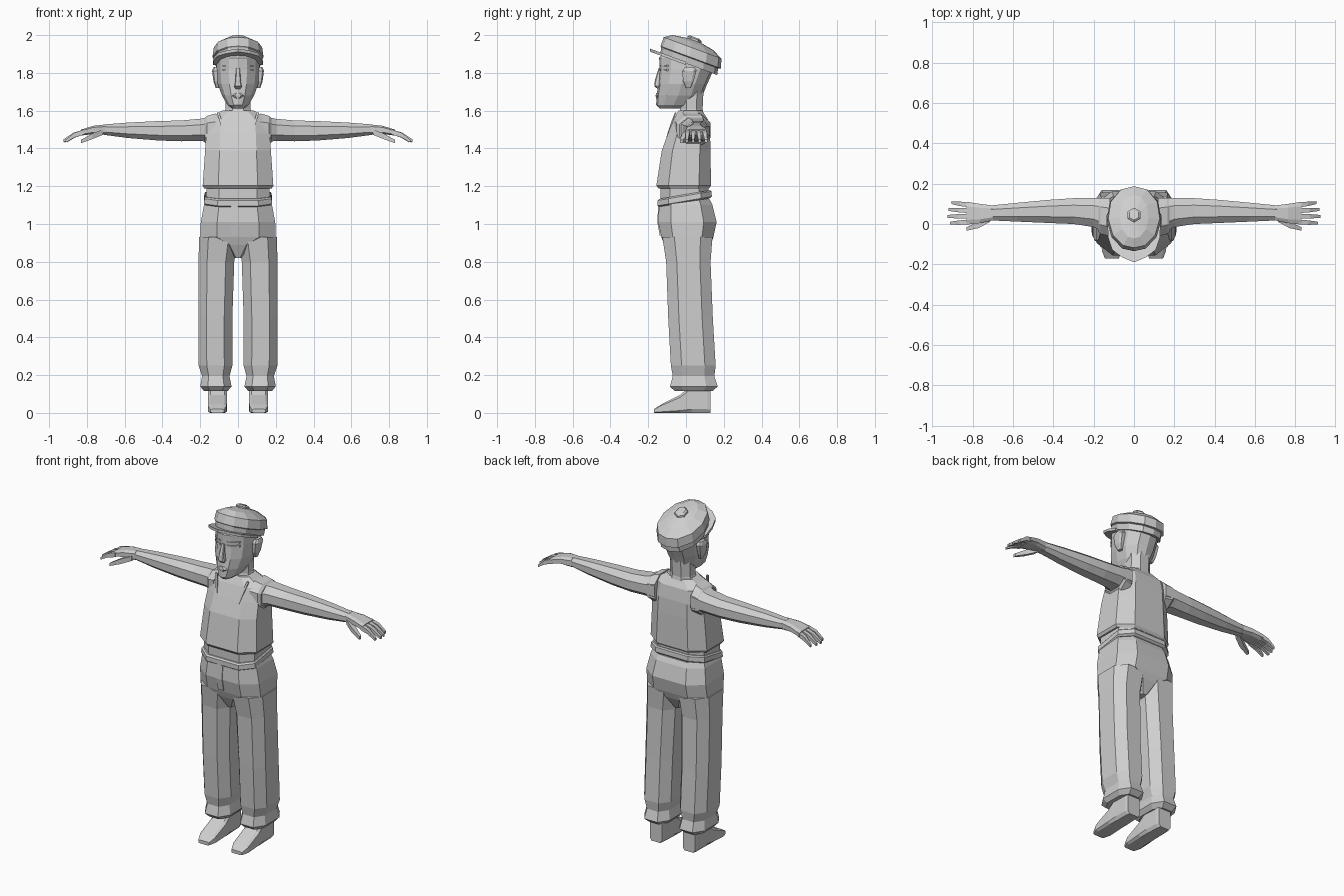
import bpy, bmesh, math
from mathutils import Vector

mat = bpy.data.materials.new("plain_grey")
mat.diffuse_color = (0.62, 0.62, 0.62, 1)


def skin(name, rings, fix=None, mirror=False):
    """Join equal-length rings of points into a closed flat-shaded mesh."""
    bm = bmesh.new()
    for s in ((1, -1) if mirror else (1,)):
        vs = []
        for r in rings:
            pts = [fix(p) if fix else p for p in r]
            vs.append([bm.verts.new((p[0] * s, p[1], p[2])) for p in pts])
        n = len(vs[0])
        for a, b in zip(vs, vs[1:]):
            for i in range(n):
                bm.faces.new((a[i], a[(i + 1) % n], b[(i + 1) % n], b[i]))
        bm.faces.new(vs[0])
        bm.faces.new(vs[-1])
    bmesh.ops.recalc_face_normals(bm, faces=bm.faces[:])
    me = bpy.data.meshes.new(name)
    bm.to_mesh(me)
    bm.free()
    me.materials.append(mat)
    ob = bpy.data.objects.new(name, me)
    bpy.context.collection.objects.link(ob)
    return ob


def loft(name, axis, sections, c=0.25, fix=None, mirror=False):
    """Sections are (position, a0, a1, b0, b1): chamfered boxes along an axis."""
    rings = []
    for t, a0, a1, b0, b1 in sections:
        ca, cb = c * (a1 - a0), c * (b1 - b0)
        if c:
            p = [(a0 + ca, b0), (a1 - ca, b0), (a1, b0 + cb), (a1, b1 - cb),
                 (a1 - ca, b1), (a0 + ca, b1), (a0, b1 - cb), (a0, b0 + cb)]
        else:
            p = [(a0, b0), (a1, b0), (a1, b1), (a0, b1)]
        rings.append([{'x': (t, a, b), 'y': (a, t, b), 'z': (a, b, t)}[axis] for a, b in p])
    return skin(name, rings, fix, mirror)


def sym(rows):
    """Expand (z, half_width, y0, y1) into symmetric sections."""
    return [(z, -w, w, y0, y1) for z, w, y0, y1 in rows]


def strip(name, path, w, mirror=False):
    """Thin raised seam plate along a path on the front."""
    skin(name, [[(x - w, y - .004, z), (x + w, y - .004, z), (x + w, y + .004, z),
                 (x - w, y + .004, z)] for x, y, z in path], mirror=mirror)


# Shoes
loft("shoes", 'y', [(-.17, .075, .145, 0, .02), (-.13, .06, .16, 0, .045),
                    (-.03, .058, .16, 0, .095), (.03, .06, .157, 0, .15),
                    (.11, .065, .155, 0, .15), (.13, .07, .15, 0, .13)],
     c=0.13, mirror=True)

# Trouser legs with gathered cuffs
loft("trouser_legs", 'z', [(.115, .055, .18, -.06, .14), (.14, .034, .2, -.085, .168),
                           (.195, .045, .19, -.07, .15), (.25, .03, .208, -.08, .157),
                           (.5, .03, .21, -.094, .142), (.8, .02, .209, -.105, .13),
                           (.93, .0, .206, -.125, .14)], c=0.24, mirror=True)

# Hips
loft("hips", 'z', sym([(.82, .02, -.08, .09), (.89, .08, -.115, .13), (.93, .2, -.13, .145),
                       (1.01, .197, -.148, .162), (1.1, .18, -.142, .14),
                       (1.13, .17, -.135, .125)]), c=0.22)
strip("fly", [(-.018, -.135, .94), (-.018, -.148, 1.01), (-.018, -.143, 1.1)], .018)

# Waist and belt, rising towards the back
rise = lambda p: (p[0], p[1], p[2] + .17 * p[1])
loft("waist", 'z', sym([(1.1, .168, -.135, .12), (1.22, .168, -.135, .12)]), c=0.2)
loft("belt", 'z', sym([(1.115, .172, -.142, .128), (1.122, .18, -.15, .137),
                       (1.15, .178, -.15, .135), (1.157, .172, -.142, .128)]), c=0.2, fix=rise)

# Shirt body
loft("shirt", 'z', sym([(1.188, .178, -.145, .122), (1.203, .187, -.157, .132),
                        (1.39, .174, -.128, .13), (1.48, .168, -.095, .127),
                        (1.555, .16, -.065, .115), (1.6, .085, -.04, .085)]), c=0.22)
strip("neckline_seams", [(.07, -.1, 1.46), (.088, -.078, 1.53), (.105, -.055, 1.59)], .006,
      mirror=True)

# Sleeve openings and bare arms
loft("armholes", 'x', [(.12, -.06, .125, 1.41, 1.585), (.165, -.05, .13, 1.42, 1.572),
                       (.178, -.035, .125, 1.435, 1.56)], c=0.25, mirror=True)
loft("arms", 'x', [(.12, -.06, .13, 1.43, 1.575), (.2, -.015, .13, 1.44, 1.557),
                   (.3, -.0, .128, 1.438, 1.548), (.42, .005, .12, 1.442, 1.545),
                   (.58, .012, .105, 1.455, 1.537), (.71, .018, .092, 1.472, 1.527)],
     c=0.27, mirror=True)

# Hands
loft("palms", 'x', [(.7, .018, .092, 1.472, 1.527), (.765, .004, .1, 1.477, 1.52),
                    (.83, -.002, .11, 1.468, 1.5)], c=0.2, mirror=True)
for i, (y, dy, tip) in enumerate([(.01, -.006, .912), (.038, 0, .925),
                                  (.066, .006, .92), (.094, .012, .905)]):
    m = (tip + .82) / 2
    loft("finger_%d" % (i + 1), 'x', [(.815, y - .012, y + .012, 1.473, 1.5),
                                      (m, y + dy / 2 - .011, y + dy / 2 + .011, 1.458, 1.483),
                                      (tip, y + dy - .007, y + dy + .007, 1.432, 1.447)],
         c=0, mirror=True)
loft("thumbs", 'x', [(.715, .01, .045, 1.472, 1.5), (.77, -.02, .012, 1.45, 1.48),
                     (.83, -.033, -.015, 1.428, 1.446)], c=0, mirror=True)

# Neck
loft("neck", 'z', sym([(1.55, .085, -.05, .1), (1.61, .066, -.03, .088),
                       (1.75, .066, -.03, .095)]), c=0.28)

# Head: an outline with a flat-sided face, scaled at each height
half = [(0, -1), (.42, -.92), (.82, -.58), (1, -.05), (.9, .5), (.5, .9), (0, 1)]
outline = half + [(-x, y) for x, y in half[-2:0:-1]]


def oval(z, w, y0, y1):
    return [(x * w, (y0 + y1) / 2 + y * (y1 - y0) / 2, z) for x, y in outline]


skin("head", [oval(*r) for r in [(1.612, .032, -.14, -.01), (1.63, .056, -.158, .035),
                                 (1.68, .085, -.156, .088), (1.74, .107, -.147, .112),
                                 (1.82, .114, -.14, .148), (1.88, .112, -.142, .15),
                                 (1.93, .09, -.1, .12)]])
# Face
loft("nose", 'z', sym([(1.715, .012, -.15, -.13), (1.73, .021, -.168, -.13),
                       (1.76, .015, -.165, -.13), (1.825, .009, -.145, -.12)]), c=0.15)
loft("lips", 'z', sym([(1.665, .012, -.158, -.13), (1.68, .033, -.161, -.12),
                       (1.693, .012, -.158, -.13)]), c=0.25)
for name, z, h in (("eyes", 1.815, .006), ("eyebrows", 1.838, .004)):
    skin(name, [[(x, y, z - h), (x, y + .012, z - h), (x, y + .012, z + h), (x, y, z + h)]
                for x, y in ((.022, -.139), (.048, -.134), (.082, -.103))], mirror=True)
loft("ears", 'z', [(1.72, .1, .118, .0, .025), (1.755, .1, .13, -.015, .04),
                   (1.81, .1, .137, -.02, .055), (1.83, .1, .13, -.005, .045)],
     c=0.2, mirror=True)

# Cap, tilted back
tilt = lambda p: (p[0], p[1], p[2] - .37 * p[1])
skin("cap", [oval(*r) for r in [(1.85, .122, -.135, .165), (1.887, .126, -.132, .17),
                                (1.892, .135, -.135, .186), (1.945, .128, -.118, .187),
                                (1.974, .072, -.072, .145), (1.988, .03, .01, .08)]], tilt)
skin("cap_button", [[(r * math.cos(i * math.pi / 3 + math.pi / 6),
                      .045 + r * math.sin(i * math.pi / 3 + math.pi / 6), z)
                     for i in range(6)] for r, z in ((.036, 1.975), (.036, 1.998), (.026, 2.006))],
     tilt)
# Peak of the cap
edge = [(.132, .0), (.128, -.07), (.108, -.128), (.06, -.165), (0, -.19)]
edge = edge + [(-x, y) for x, y in edge[-2::-1]]
skin("cap_peak", [[(x, y, z) for x, y in edge] for z in (1.842, 1.858)], tilt)
